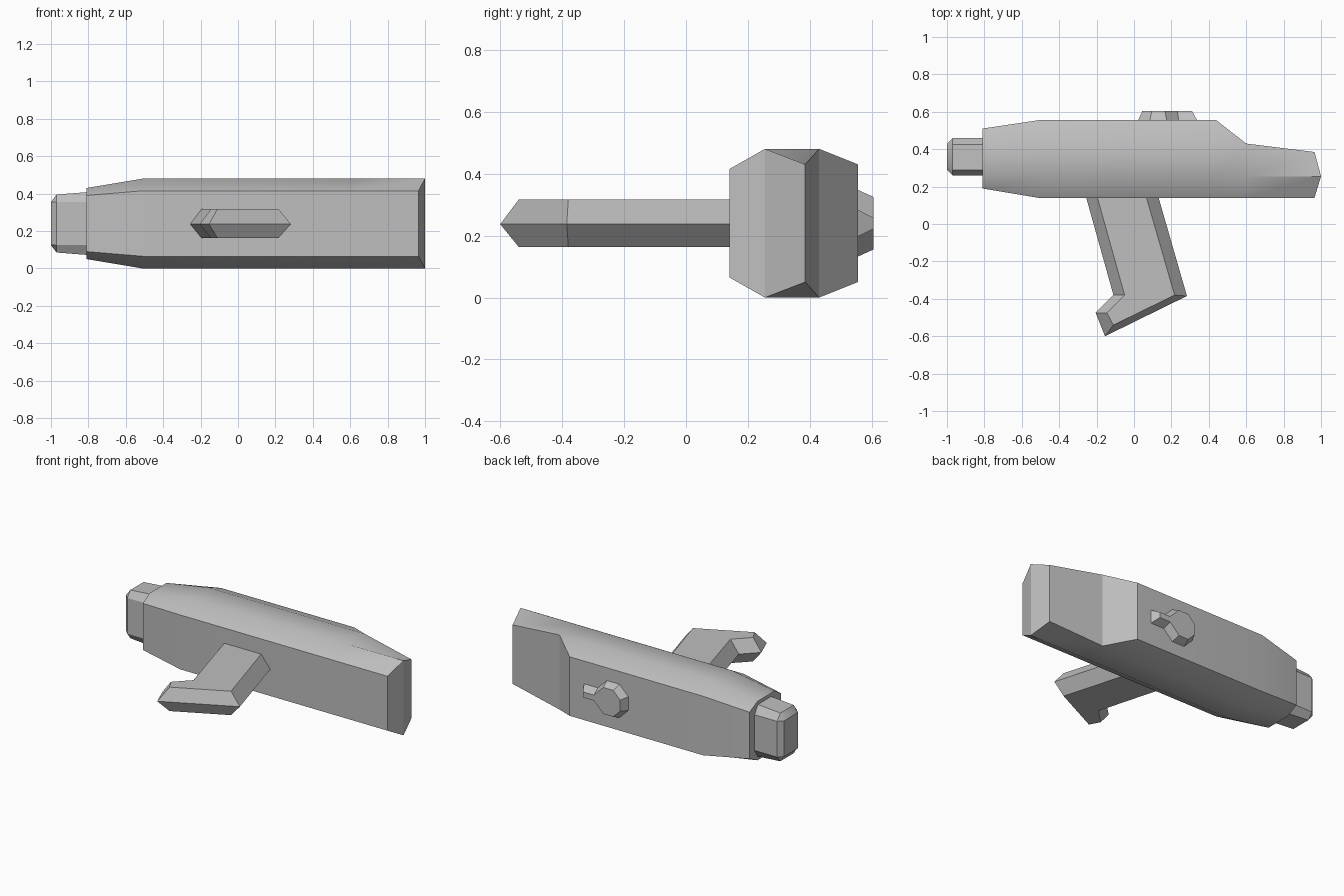
import bpy
import bmesh
from math import radians

cube = bpy.data.objects.get("Cube")
if cube:
    bpy.data.objects.remove(cube, do_unlink=True)

grey = bpy.data.materials.new("plain grey")
grey.use_nodes = True
grey.diffuse_color = (0.52, 0.52, 0.52, 1)
grey.node_tree.nodes["Principled BSDF"].inputs["Base Color"].default_value = grey.diffuse_color

MID = 0.24  # height of the symmetry plane


def loft(name, loops, strip_caps=False):
    """Skin equal-length closed loops and cap both ends."""
    bm = bmesh.new()
    rings = [[bm.verts.new(p) for p in loop] for loop in loops]
    n = len(rings[0])
    for a, b in zip(rings, rings[1:]):
        for i in range(n):
            j = (i + 1) % n
            bm.faces.new((a[i], a[j], b[j], b[i]))
    for ring in (rings[0], rings[-1]):
        if strip_caps:
            for i in range(n // 2 - 1):
                bm.faces.new((ring[i], ring[i + 1], ring[n - 2 - i], ring[n - 1 - i]))
        else:
            bm.faces.new(ring)
    bmesh.ops.remove_doubles(bm, verts=bm.verts, dist=0.0005)
    bmesh.ops.recalc_face_normals(bm, faces=bm.faces)
    mesh = bpy.data.meshes.new(name)
    bm.to_mesh(mesh)
    bm.free()
    mesh.materials.append(grey)
    obj = bpy.data.objects.new(name, mesh)
    bpy.context.collection.objects.link(obj)
    bpy.ops.object.select_all(action='DESELECT')
    obj.select_set(True)
    bpy.context.view_layer.objects.active = obj
    bpy.ops.object.shade_smooth_by_angle(angle=radians(30))
    return obj


def section(xs, ys, halves):
    """Cross-section mirrored above and below the symmetry plane."""
    pts = list(zip(xs, ys, halves))
    return ([(x, y, MID + h) for x, y, h in pts]
            + [(x, y, MID - h) for x, y, h in reversed(pts)])


# Main body, with the stepped muzzle end at +x
wide = (0.14, 0.255, 0.43, 0.555)
full = (0.175, 0.24, 0.24, 0.19)
loft("body", [
    section([-0.81] * 4, (0.19, 0.255, 0.43, 0.51), (0.15, 0.19, 0.19, 0.15)),
    section([-0.51] * 4, wide, full),
    section([0.44] * 4, wide, full),
    section([0.6] * 4, (0.14, 0.255, 0.43, 0.43), (0.175, 0.24, 0.24, 0.24)),
    section((0.965, 1, 0.965, 0.965), (0.14, 0.255, 0.385, 0.385),
            (0.175, 0.24, 0.19, 0.19)),
], strip_caps=True)

# Chamfered block on the rear end
block = (0.26, 0.29, 0.425, 0.46)
loft("rear_block", [
    section([-1] * 4, (0.29, 0.31, 0.41, 0.43), [0.115] * 4),
    section([-0.97] * 4, block, (0.115, 0.155, 0.155, 0.115)),
    section([-0.78] * 4, block, (0.115, 0.17, 0.17, 0.115)),
], strip_caps=True)

# Angled grip with a bevelled edge all round and a hooked heel
outer = [(-0.286, 0.25), (-0.11, -0.38), (-0.205, -0.475),
         (-0.155, -0.6), (0.283, -0.385), (0.1, 0.25)]
inner = [(-0.226, 0.25), (-0.05, -0.38), (-0.145, -0.475),
         (-0.11, -0.54), (0.217, -0.38), (0.035, 0.25)]
loft("grip", [[(x, y, z) for x, y in outline] for outline, z in
              ((inner, 0.163), (outer, 0.237), (inner, 0.317))])


def keyhole(half, tail, end, y):
    """Octagon with a straight tail towards +x."""
    cx, s = 0.13, half * 0.414
    top = [(cx - half, s), (cx - s, half), (cx + s, half),
           (cx + s + half - tail, tail), (end, tail)]
    return ([(x, y, MID + z) for x, z in top]
            + [(x, y, MID - z) for x, z in reversed(top)])


# Bevelled dial with pointer on the back
loft("dial", [keyhole(0.11, 0.046, 0.34, 0.55),
              keyhole(0.085, 0.018, 0.31, 0.605)])
